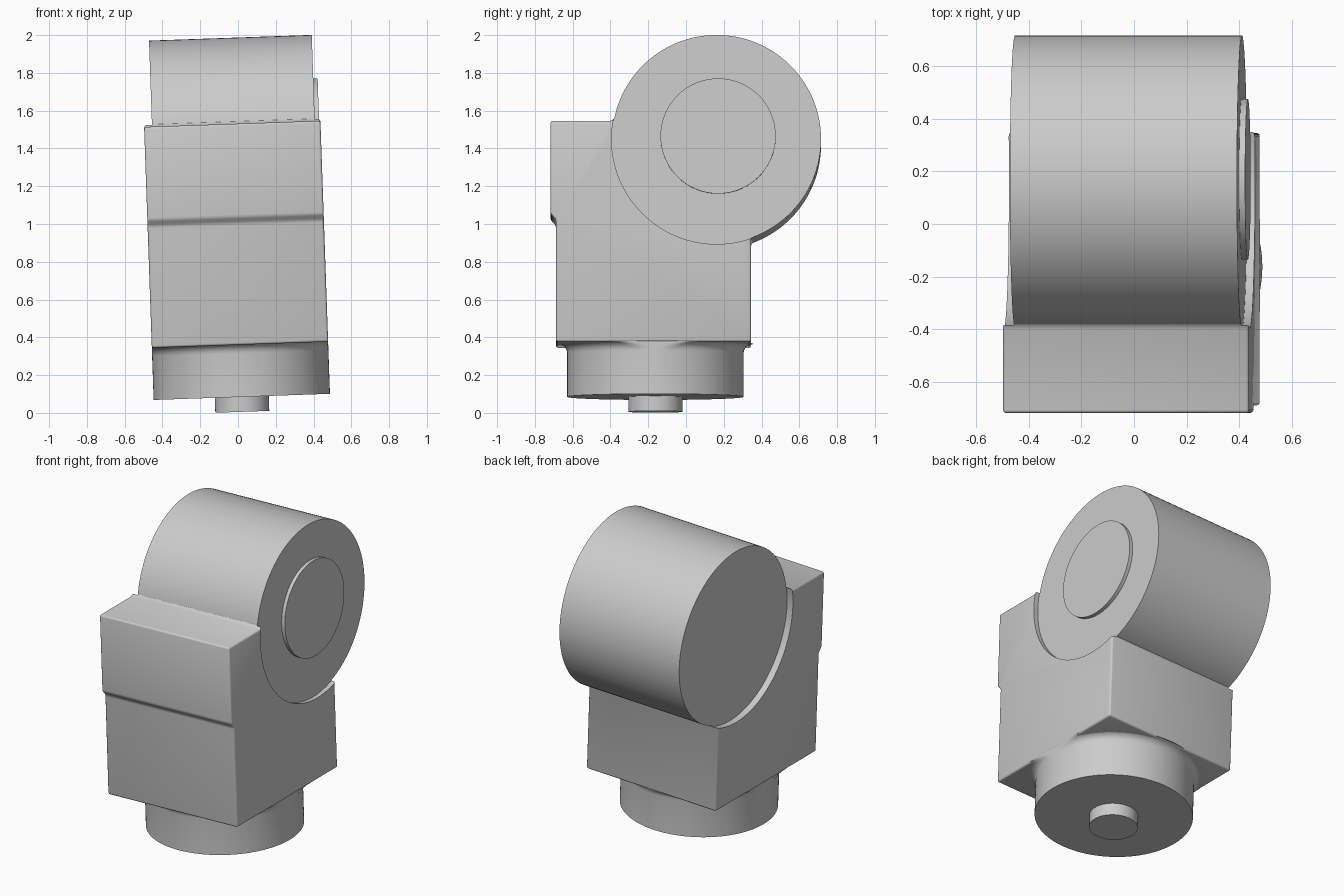
import bpy, bmesh, math
from mathutils import Matrix, Vector

if "Cube" in bpy.data.objects:
    bpy.data.objects.remove(bpy.data.objects["Cube"])

grey = bpy.data.materials.new("plain_grey")
grey.use_nodes = True
colour = (0.6, 0.6, 0.6, 1)
grey.diffuse_color = colour
grey.node_tree.nodes["Principled BSDF"].inputs["Base Color"].default_value = colour

TILT = Matrix.Rotation(math.radians(-2), 4, "Y")
MID_X, HALF = 0.023, 0.467          # centre line and half width of the body
DRUM_Y, DRUM_Z, DRUM_R = 0.162, 1.433, 0.553


def make(name, bm):
    bmesh.ops.recalc_face_normals(bm, faces=bm.faces)
    mesh = bpy.data.meshes.new(name)
    bm.to_mesh(mesh)
    bm.free()
    mesh.materials.append(grey)
    obj = bpy.data.objects.new(name, mesh)
    bpy.context.collection.objects.link(obj)
    return obj


def activate(obj):
    bpy.ops.object.select_all(action="DESELECT")
    obj.select_set(True)
    bpy.context.view_layer.objects.active = obj


def finish(obj):
    activate(obj)
    bpy.ops.object.shade_smooth_by_angle(angle=math.radians(35))
    obj.matrix_world = TILT
    return obj


def sideways_cylinder(name, x0, x1, y, z, r):
    bm = bmesh.new()
    place = Matrix.Translation(((x0 + x1) / 2, y, z)) @ Matrix.Rotation(math.pi / 2, 4, "Y")
    bmesh.ops.create_cone(bm, cap_ends=True, segments=128, radius1=r, radius2=r,
                          depth=x1 - x0, matrix=place)
    return make(name, bm)


def lathe(name, profile, y):
    bm = bmesh.new()
    verts = [bm.verts.new((r, 0, z)) for r, z in profile]
    edges = [bm.edges.new(pair) for pair in zip(verts, verts[1:])]
    bmesh.ops.spin(bm, geom=verts + edges, cent=(0, 0, 0), axis=(0, 0, 1),
                   angle=math.tau, steps=128, use_duplicate=False)
    bmesh.ops.remove_doubles(bm, verts=bm.verts, dist=0.0001)
    # the flared neck stays flush with the body sides
    for v in bm.verts:
        v.co.x = max(-HALF, min(HALF, v.co.x))
    bmesh.ops.translate(bm, verts=bm.verts, vec=(MID_X, y, 0))
    return make(name, bm)


# Body: side profile swept across the width, with a stepped front
outline = [(-0.688, 0.36), (0.345, 0.36), (0.345, 0.9), (0.355, 0.922), (0.39, 0.938),
           (0.2, 1.2), (-0.2, 1.6), (-0.365, 1.58), (-0.375, 1.545), (-0.4, 1.53),
           (-0.717, 1.53), (-0.717, 1.037), (-0.688, 1.005)]
bm = bmesh.new()
side = bm.faces.new([bm.verts.new((MID_X - HALF, y, z)) for y, z in outline])
swept = bmesh.ops.extrude_face_region(bm, geom=[side])
bmesh.ops.translate(bm, vec=(2 * HALF, 0, 0),
                    verts=[g for g in swept["geom"] if isinstance(g, bmesh.types.BMVert)])
body = make("body", bm)
bevel = body.modifiers.new("soft_edges", "BEVEL")
bevel.width, bevel.segments = 0.012, 3
bevel.limit_method, bevel.angle_limit = "ANGLE", math.radians(40)
activate(body)
bpy.ops.object.modifier_apply(modifier=bevel.name)

# Round recesses in both body sides around the drum ends
DRUM_LEFT, DRUM_RIGHT = 0.46, -0.402
for x0, x1 in ((-0.7, DRUM_RIGHT), (DRUM_LEFT, 0.7)):
    cutter = sideways_cylinder("recess_cutter", x0, x1, DRUM_Y, DRUM_Z, DRUM_R + 0.003)
    cutter.hide_render = True
    cut = body.modifiers.new("recess", "BOOLEAN")
    cut.operation, cut.solver, cut.object = "DIFFERENCE", "EXACT", cutter
    activate(body)
    bpy.ops.object.modifier_apply(modifier=cut.name)
    bpy.data.objects.remove(cutter)
finish(body)

# Drum and the raised disc on its left end
finish(sideways_cylinder("drum", DRUM_RIGHT, DRUM_LEFT, DRUM_Y, DRUM_Z, DRUM_R))
finish(sideways_cylinder("drum_cap", DRUM_LEFT - 0.02, 0.483, 0.17, 1.45, 0.305))

# Round neck flaring into the body, and the pin under it
BASE_Y, NECK_R, FLARE = -0.162, 0.467, 0.05
flare = [(NECK_R + FLARE * (1 - math.cos(a)), 0.315 + FLARE * math.sin(a))
         for a in (math.radians(15 * i) for i in range(7))]
finish(lathe("neck", [(0, 0.084), (NECK_R, 0.084)] + flare + [(0, 0.37)], BASE_Y))
finish(lathe("pin", [(0, 0.005), (0.143, 0.005), (0.143, 0.1), (0, 0.1)], BASE_Y))
